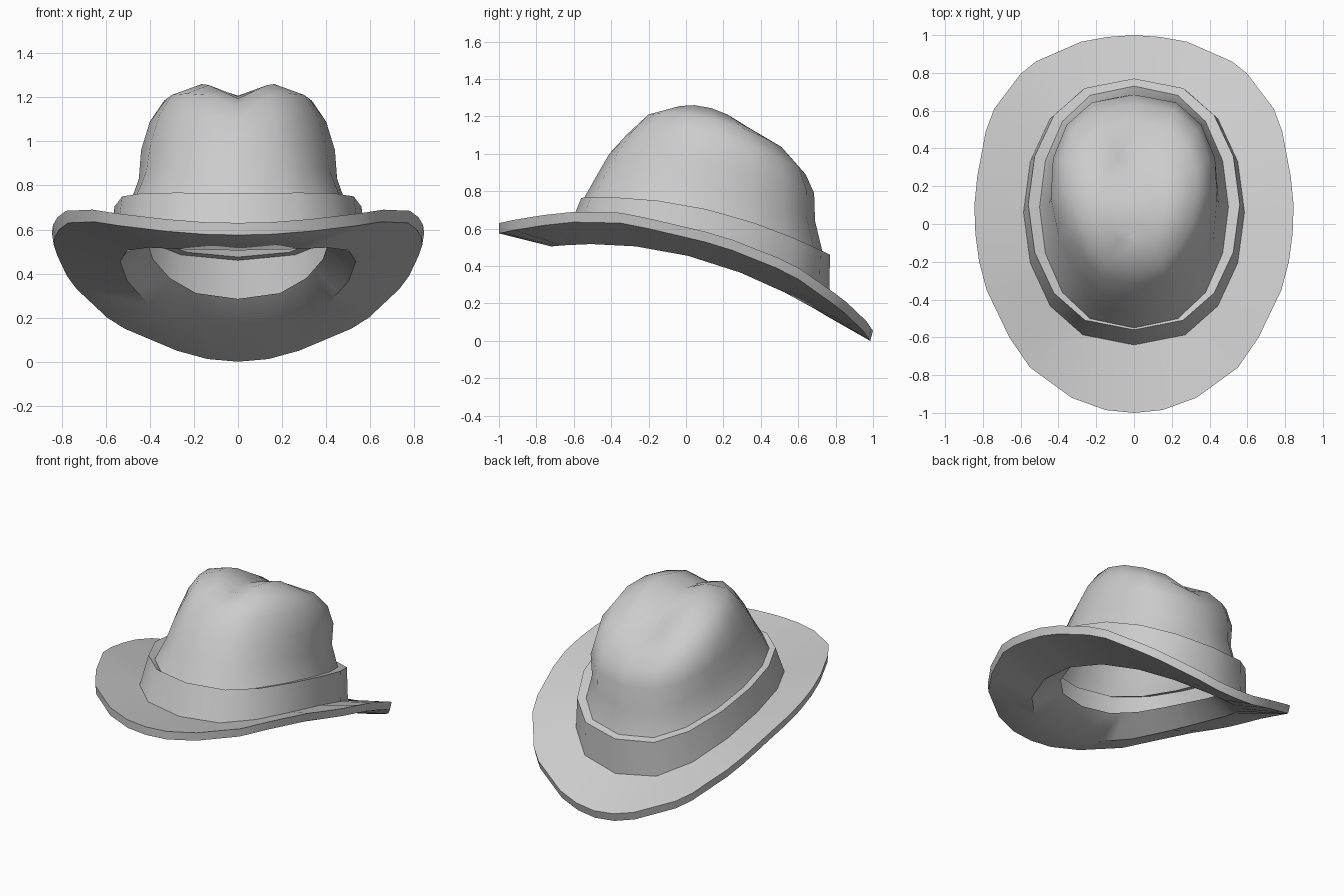
import bpy, bmesh, math

if "Cube" in bpy.data.objects:
    bpy.data.objects.remove(bpy.data.objects["Cube"])

felt = bpy.data.materials.new("grey_felt")
felt.diffuse_color = (0.6, 0.6, 0.6, 1)
felt.use_nodes = True
felt.node_tree.nodes["Principled BSDF"].inputs["Base Color"].default_value = felt.diffuse_color


def ring(yf, yb, w, zf, zm, zb, taper=0.0, dent=0.0, n=16):
    """Rounded oval; heights given at the front, middle and back."""
    pts = []
    for i in range(n):
        a = 2 * math.pi * i / n
        s, c = math.sin(a), math.cos(a)
        x = w * math.copysign(abs(s) ** 0.8, s) * (1 + taper * c)
        z = zm + (zb - zf) / 2 * c + ((zb + zf) / 2 - zm) * c * c
        z -= dent * math.exp(-(x / 0.08) ** 2)
        pts.append((x, (yf + yb) / 2 + (yb - yf) / 2 * c, z))
    return pts


def split(pts):
    """Insert the midpoint of every side."""
    out = []
    for p, q in zip(pts, pts[1:] + pts[:1]):
        out += [p, tuple((u + v) / 2 for u, v in zip(p, q))]
    return out


def loft(name, rings, angle):
    """Skin a stack of rings that run from the inside/bottom to the top."""
    bm = bmesh.new()
    rows = [[bm.verts.new(p) for p in r] for r in rings]
    for lo, hi in zip(rows, rows[1:]):
        n = len(lo)
        for i in range(n):
            j = (i + 1) % n
            bm.faces.new((lo[j], lo[i], hi[i], hi[j]))
    bmesh.ops.remove_doubles(bm, verts=bm.verts, dist=0.0005)
    mesh = bpy.data.meshes.new(name)
    bm.to_mesh(mesh)
    bm.free()
    mesh.materials.append(felt)
    ob = bpy.data.objects.new(name, mesh)
    bpy.context.collection.objects.link(ob)
    bpy.ops.object.select_all(action='DESELECT')
    ob.select_set(True)
    bpy.context.view_layer.objects.active = ob
    bpy.ops.object.shade_smooth_by_angle(angle=math.radians(angle))
    return ob


# Brim: half outline from back to front, with underside height
half = [(0, 1.0, 0), (.14, .99, .012), (.28, .965, .05), (.52, .86, .15),
        (.6, .795, .2), (.74, .61, .33), (.785, .49, .39), (.83, .25, .485),
        (.845, .1, .53), (.84, -.05, .565), (.82, -.2, .6), (.78, -.35, .63),
        (.66, -.6, .635), (.55, -.76, .618), (.33, -.92, .592),
        (.15, -.985, .578), (0, -1.0, .575)]
outline = half + [(-x, y, z) for x, y, z in half[-2:0:-1]]
edge_low = [(x * .99, y * (.985 if y > 0 else 1), z) for x, y, z in outline]
edge_top = [(x, y, z + .055) for x, y, z in outline]
base = ring(-.64, .765, .585, .565, .53, .22)
loft("brim", [
    split(ring(-.50, .60, .41, .60, .54, .285)),
    split(ring(-.72, .74, .535, .505, .455, .14)),
    edge_low, edge_top, split(base)], 40)

# Hat band with a narrow flat lip
lip = ring(-.55, .73, .50, .755, .69, .475)
loft("band", [base, ring(-.56, .77, .56, .765, .705, .46), lip], 35)

# Crown: tapered walls, two ridges and a centre crease
loft("crown", [
    lip,
    ring(-.48, .69, .45, .88, .83, .64, .04),
    ring(-.41, .685, .44, 1.0, .96, .79, .10),
    ring(-.32, .64, .40, 1.12, 1.09, .91, .13, .02),
    ring(-.23, .54, .335, 1.21, 1.185, 1.02, .12, .05),
    ring(-.10, .37, .175, 1.245, 1.245, 1.11, 0, .05),
    ring(-.06, .31, 0, 1.19, 1.195, 1.08)], 60)
